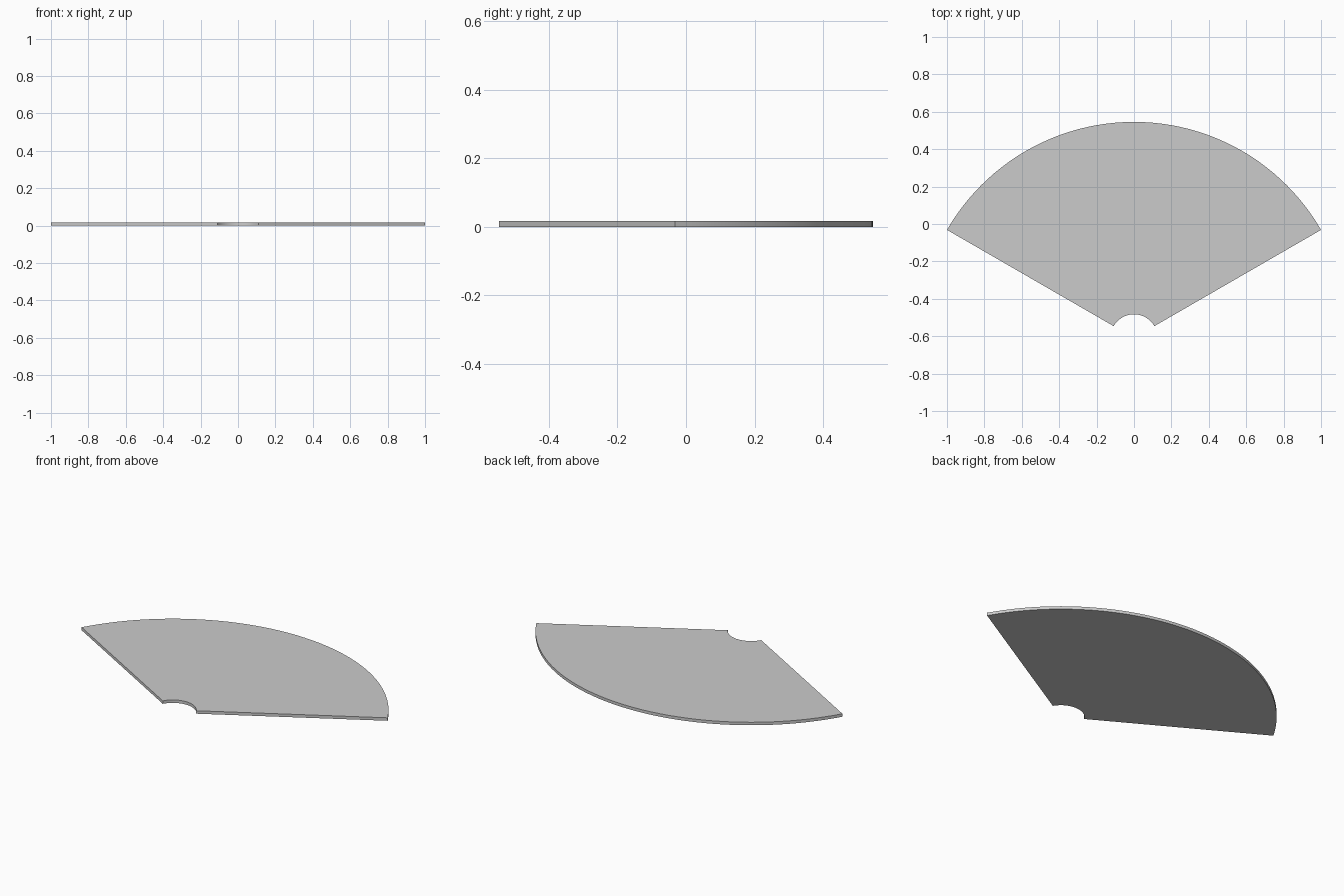
import bpy, bmesh
from math import sin, cos, radians

if "Cube" in bpy.data.objects:
    bpy.data.objects.remove(bpy.data.objects["Cube"])

HALF = radians(60)
R_OUT = 1 / sin(HALF)
R_IN = 0.126
THICK = 0.0175
CY = -(R_OUT + R_IN * cos(HALF)) / 2  # arc centre, so the outline is centred on y


def arc(r, n, sign):
    angles = [sign * HALF * (2 * i / n - 1) for i in range(n + 1)]
    return [(r * sin(a), CY + r * cos(a), 0) for a in angles]


# Fan-shaped plate: outer arc, then inner arc back, extruded up
bm = bmesh.new()
outline = arc(R_OUT, 48, -1) + arc(R_IN, 24, 1)
face = bm.faces.new([bm.verts.new(p) for p in outline])
geo = bmesh.ops.extrude_face_region(bm, geom=[face])["geom"]
top = [g for g in geo if isinstance(g, bmesh.types.BMVert)]
bmesh.ops.translate(bm, verts=top, vec=(0, 0, THICK))
bmesh.ops.recalc_face_normals(bm, faces=bm.faces)
mesh = bpy.data.meshes.new("fan_plate")
bm.to_mesh(mesh)
bm.free()
plate = bpy.data.objects.new("fan_plate", mesh)
bpy.context.collection.objects.link(plate)

# Smooth the curved walls, keep the rims and corners sharp
bpy.context.view_layer.objects.active = plate
plate.select_set(True)
bpy.ops.object.shade_smooth_by_angle(angle=radians(30))
